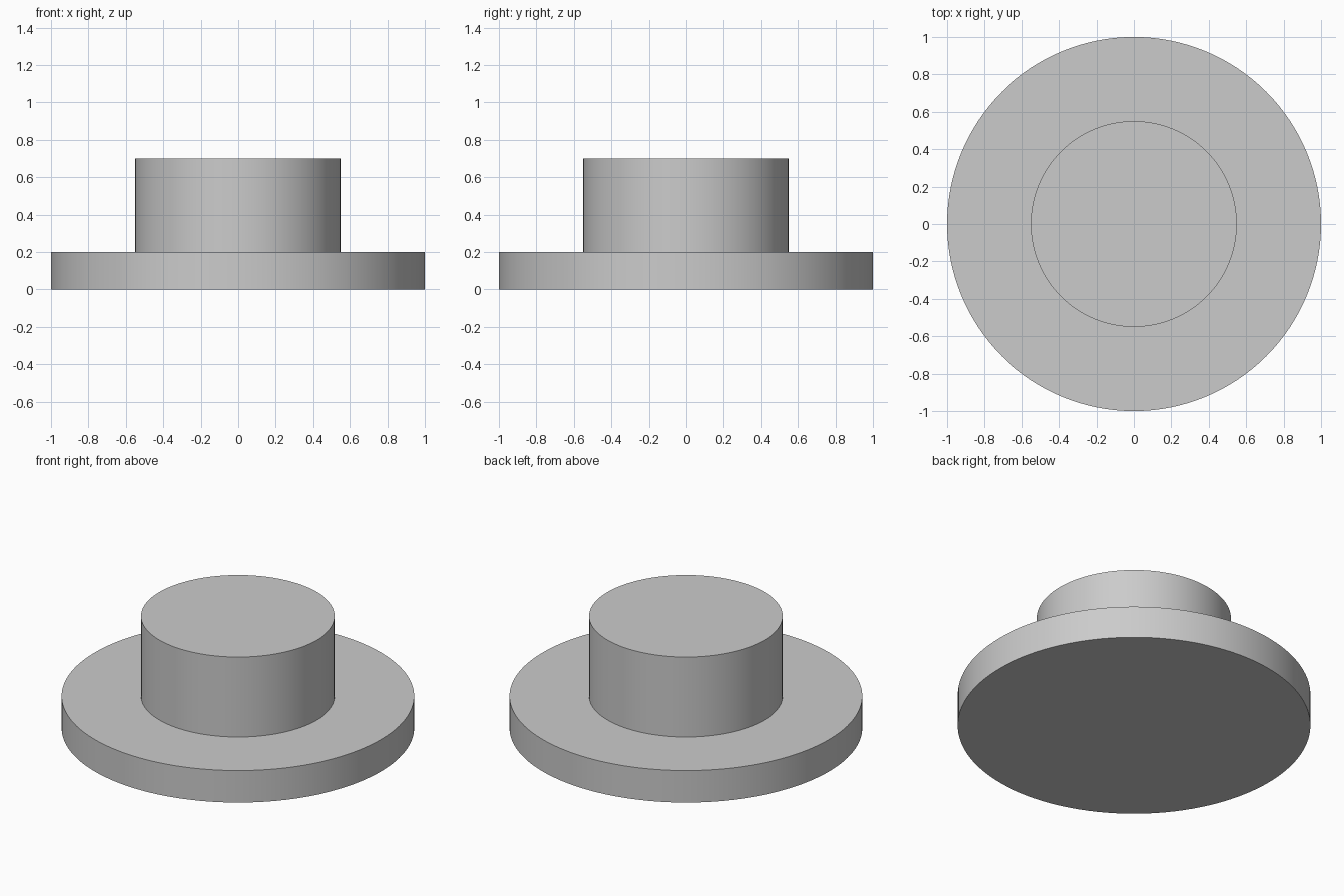
import bpy
import bmesh
import math

if "Cube" in bpy.data.objects:
    bpy.data.objects.remove(bpy.data.objects["Cube"])

SEGMENTS = 128


def lathe(name, profile):
    """Spin an (radius, z) profile around the z axis into a closed solid."""
    bm = bmesh.new()
    verts = [bm.verts.new((r, 0, z)) for r, z in profile]
    edges = [bm.edges.new(pair) for pair in zip(verts, verts[1:])]
    bmesh.ops.spin(bm, geom=verts + edges, cent=(0, 0, 0), axis=(0, 0, 1),
                   angle=math.tau, steps=SEGMENTS, use_duplicate=False)
    bmesh.ops.remove_doubles(bm, verts=bm.verts, dist=1e-5)
    # Cap the open top and bottom rims
    bmesh.ops.holes_fill(bm, edges=[e for e in bm.edges if e.is_boundary], sides=0)
    bmesh.ops.recalc_face_normals(bm, faces=bm.faces)
    mesh = bpy.data.meshes.new(name)
    bm.to_mesh(mesh)
    bm.free()
    obj = bpy.data.objects.new(name, mesh)
    bpy.context.collection.objects.link(obj)
    bpy.ops.object.select_all(action='DESELECT')
    obj.select_set(True)
    bpy.context.view_layer.objects.active = obj
    bpy.ops.object.shade_smooth_by_angle(angle=math.radians(30))
    return obj


# Wide flange with a raised round boss, as one solid
lathe("flanged_boss", [(1.0, 0.0), (1.0, 0.2), (0.55, 0.2), (0.55, 0.7)])
